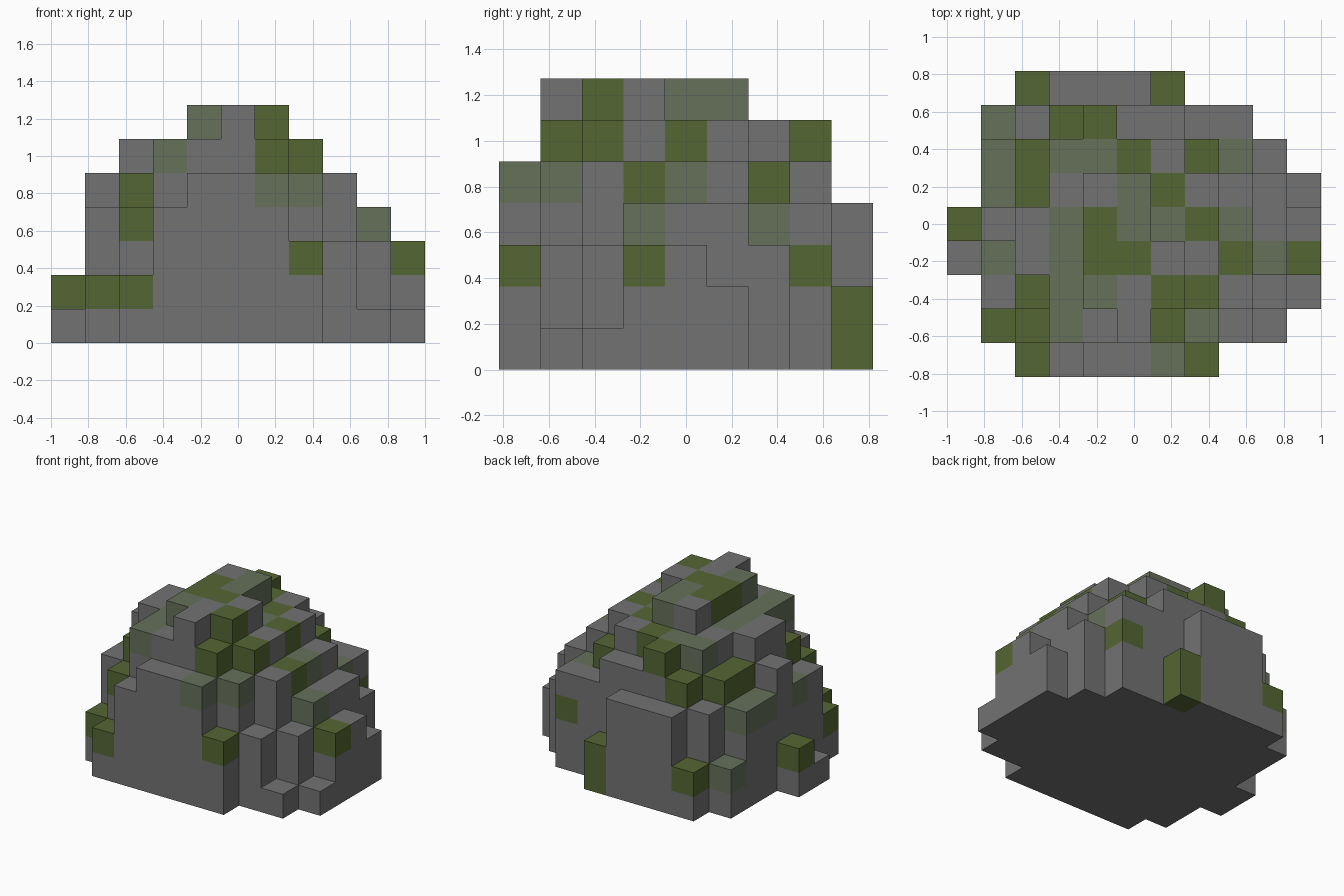
import bpy
import bmesh
from mathutils import Vector

cube = bpy.data.objects.get("Cube")
if cube:
    bpy.data.objects.remove(cube, do_unlink=True)

CELL = 2 / 11

# Column heights in blocks, one row per step from front to back
HEIGHTS = [
    "00245553000",
    "02466765310",
    "04567776531",
    "14667776543",
    "25667766543",
    "04567766542",
    "04566665430",
    "02456554400",
    "00244420000",
]

# Colour of the top block of each column: s stone, m mossy stone, g moss
TOPS = [
    "--gsssmg---",
    "-ggmssgmss-",
    "-sgmmsggsss",
    "smsmggssgmg",
    "gssmgmmgmss",
    "-mgssmgssss",
    "-mgmmgsgms-",
    "-msggssss--",
    "--gsssg----",
]


def make_material(name, colour):
    mat = bpy.data.materials.new(name)
    mat.use_nodes = True
    rgba = (*colour, 1)
    mat.diffuse_color = rgba
    mat.node_tree.nodes["Principled BSDF"].inputs["Base Color"].default_value = rgba
    return mat


materials = [
    make_material("grey_stone", (0.17, 0.17, 0.17)),
    make_material("mossy_stone", (0.133, 0.162, 0.102)),
    make_material("green_moss", (0.091, 0.133, 0.033)),
]

# Fill the solid block grid, with the coloured block on top of each column
blocks = {}
for j, row in enumerate(HEIGHTS):
    for i, digit in enumerate(row):
        height = int(digit)
        for k in range(height):
            is_top = k == height - 1
            blocks[i, j, k] = "smg".index(TOPS[j][i]) if is_top else 0

# Moss patches that sit below a column top, on the back side
blocks[8, 7, 2] = 2
blocks[6, 8, 0] = 2

# Skin: keep only the faces between a block and the open air
bm = bmesh.new()
verts = {}


def corner(point):
    key = tuple(round(c) for c in point)
    if key not in verts:
        x, y, z = key
        verts[key] = bm.verts.new(((x - 5.5) * CELL, (y - 4.5) * CELL, z * CELL))
    return verts[key]


for cell, colour in blocks.items():
    for axis in range(3):
        for side in (-1, 1):
            normal = Vector((0, 0, 0))
            normal[axis] = side
            neighbour = tuple(round(c + n) for c, n in zip(cell, normal))
            if neighbour in blocks:
                continue
            u = Vector((0, 0, 0))
            u[(axis + 1) % 3] = 0.5
            v = normal.cross(u)
            centre = Vector(cell) + Vector((0.5, 0.5, 0.5)) + normal * 0.5
            ring = [centre - u - v, centre + u - v, centre + u + v, centre - u + v]
            face = bm.faces.new([corner(p) for p in ring])
            face.material_index = colour

mesh = bpy.data.meshes.new("stepped_boulder")
bm.to_mesh(mesh)
bm.free()
for mat in materials:
    mesh.materials.append(mat)
boulder = bpy.data.objects.new("stepped_boulder", mesh)
bpy.context.collection.objects.link(boulder)
